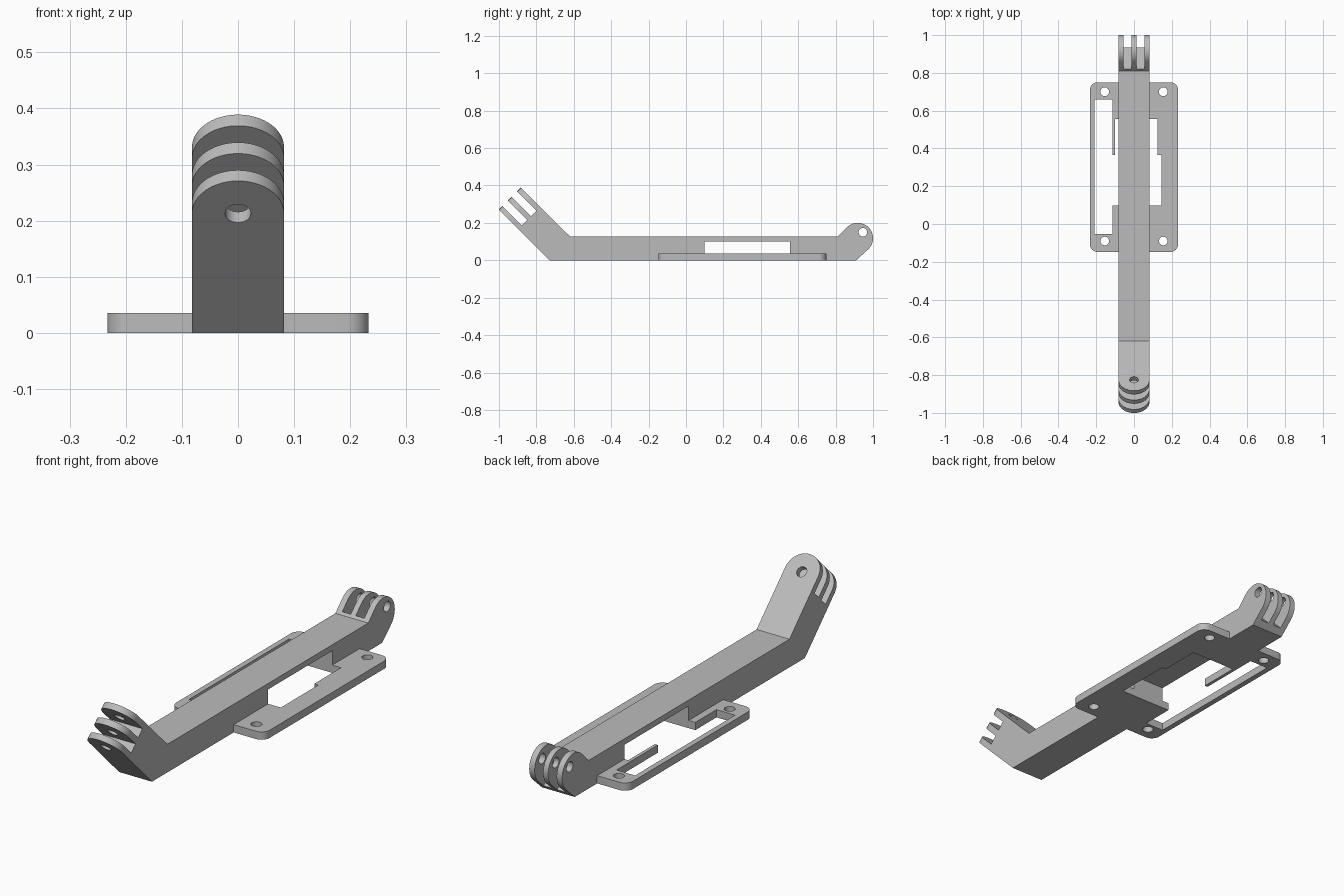
import bpy, bmesh, math
from mathutils import Vector

cube = bpy.data.objects.get("Cube")
if cube:
    bpy.data.objects.remove(cube, do_unlink=True)

grey = bpy.data.materials.new("plain grey")
grey.use_nodes = True
grey.diffuse_color = (0.5, 0.5, 0.5, 1)
grey.node_tree.nodes["Principled BSDF"].inputs["Base Color"].default_value = (0.5, 0.5, 0.5, 1)

S = math.sqrt(0.5)
X, Y, Z = Vector((1, 0, 0)), Vector((0, 1, 0)), Vector((0, 0, 1))
ARM, ARM_UP = Vector((0, -S, S)), Vector((0, S, S))    # front arm axis and its upper normal
REAR, REAR_UP = Vector((0, S, S)), Vector((0, -S, S))  # rear knuckle axis and its normal
HALF = 0.082                                           # half width of the bar
PIN = 0.023                                            # radius of every hole


def prism(name, outline, u, v, w, low, high):
    """Extrude a 2D outline in axes u, v along w from low to high."""
    bm = bmesh.new()
    face = bm.faces.new([bm.verts.new(u * a + v * b + w * low) for a, b in outline])
    new = bmesh.ops.extrude_face_region(bm, geom=[face])["geom"]
    bmesh.ops.translate(bm, vec=w * (high - low),
                        verts=[g for g in new if isinstance(g, bmesh.types.BMVert)])
    bmesh.ops.recalc_face_normals(bm, faces=bm.faces)
    mesh = bpy.data.meshes.new(name)
    bm.to_mesh(mesh)
    bm.free()
    mesh.materials.append(grey)
    ob = bpy.data.objects.new(name, mesh)
    bpy.context.collection.objects.link(ob)
    return ob


def arc(a, b, r, start, end, steps=16):
    return [(a + r * math.cos(math.radians(start + (end - start) * i / steps)),
             b + r * math.sin(math.radians(start + (end - start) * i / steps)))
            for i in range(steps + 1)]


def circle(a, b, r):
    return arc(a, b, r, 0, 360, 32)[:-1]


def rect(a0, a1, b0, b1):
    return [(a0, b0), (a1, b0), (a1, b1), (a0, b1)]


def combine(target, tool, operation="DIFFERENCE"):
    mod = target.modifiers.new("shape", "BOOLEAN")
    mod.operation, mod.object, mod.solver = operation, tool, "EXACT"
    bpy.context.view_layer.objects.active = target
    bpy.ops.object.modifier_apply(modifier=mod.name)
    bpy.data.objects.remove(tool, do_unlink=True)


# Bar: side profile with bent front arm and round rear knuckle
profile = [(-0.73, 0), (0.91, 0)] + arc(0.918, 0.118, HALF, -45, 135, 32)
profile += [(0.811, 0.127), (-0.62, 0.127), (-0.888, 0.395), (-1.0, 0.27)]
tip, low, high = 0.899, -0.516, -0.349
for i, n in ((-2, high), (-1, low)):
    p = ARM * tip + ARM_UP * n
    profile[i] = (p.y, p.z)
bracket = prism("mount_bracket", profile, Y, Z, X, -HALF, HALF)

# Front arm: rounded end, two slots and pin hole
mid = tip - HALF
end_cut = arc(0, mid, HALF, 0, 180, 32) + [(-0.2, mid), (-0.2, 1.2), (0.2, 1.2), (0.2, mid)]
combine(bracket, prism("end_cutter", end_cut, X, ARM, ARM_UP, -0.7, -0.2))
for n in (-0.489, -0.419):
    combine(bracket, prism("front_slot_cutter", rect(-0.2, 0.2, 0.752, 1.1), X, ARM, ARM_UP, n, n + 0.042))
combine(bracket, prism("front_pin_cutter", circle(0, mid, PIN), X, ARM, ARM_UP, -0.7, -0.2))

# Rear knuckle: two slots and cross hole
for x in (-0.055, 0.0125):
    combine(bracket, prism("rear_slot_cutter", rect(x, x + 0.0425, 0.678, 1), X, REAR, REAR_UP, -1, 0))
combine(bracket, prism("rear_pin_cutter", circle(0.946, 0.15, PIN), Y, Z, X, -0.2, 0.2))

# Base plate with rounded corners
R = 0.04
plate = []
for a, b, start in ((0.193, 0.71, 0), (-0.193, 0.71, 90), (-0.193, -0.108, 180), (0.193, -0.108, 270)):
    plate += arc(a, b, R, start, start + 90, 8)
combine(bracket, prism("base_plate", plate, X, Y, Z, 0, 0.035), "UNION")

# Side window and openings, cut from below up into the bar
for outline in (rect(-0.16, 0.145, 0.098, 0.365), rect(-0.1, 0.125, 0.3, 0.555)):
    combine(bracket, prism("window_cutter", outline, X, Y, Z, -0.1, 0.1))
combine(bracket, prism("long_slot_cutter", rect(-0.208, -0.115, -0.053, 0.66), X, Y, Z, -0.1, 0.1))

# Screw holes in the plate corners
for x in (-0.155, 0.155):
    for y in (-0.09, 0.7):
        combine(bracket, prism("screw_cutter", circle(x, y, PIN), X, Y, Z, -0.1, 0.1))

bpy.ops.object.select_all(action="DESELECT")
bracket.select_set(True)
bpy.context.view_layer.objects.active = bracket
bpy.ops.object.shade_smooth_by_angle(angle=math.radians(30))
